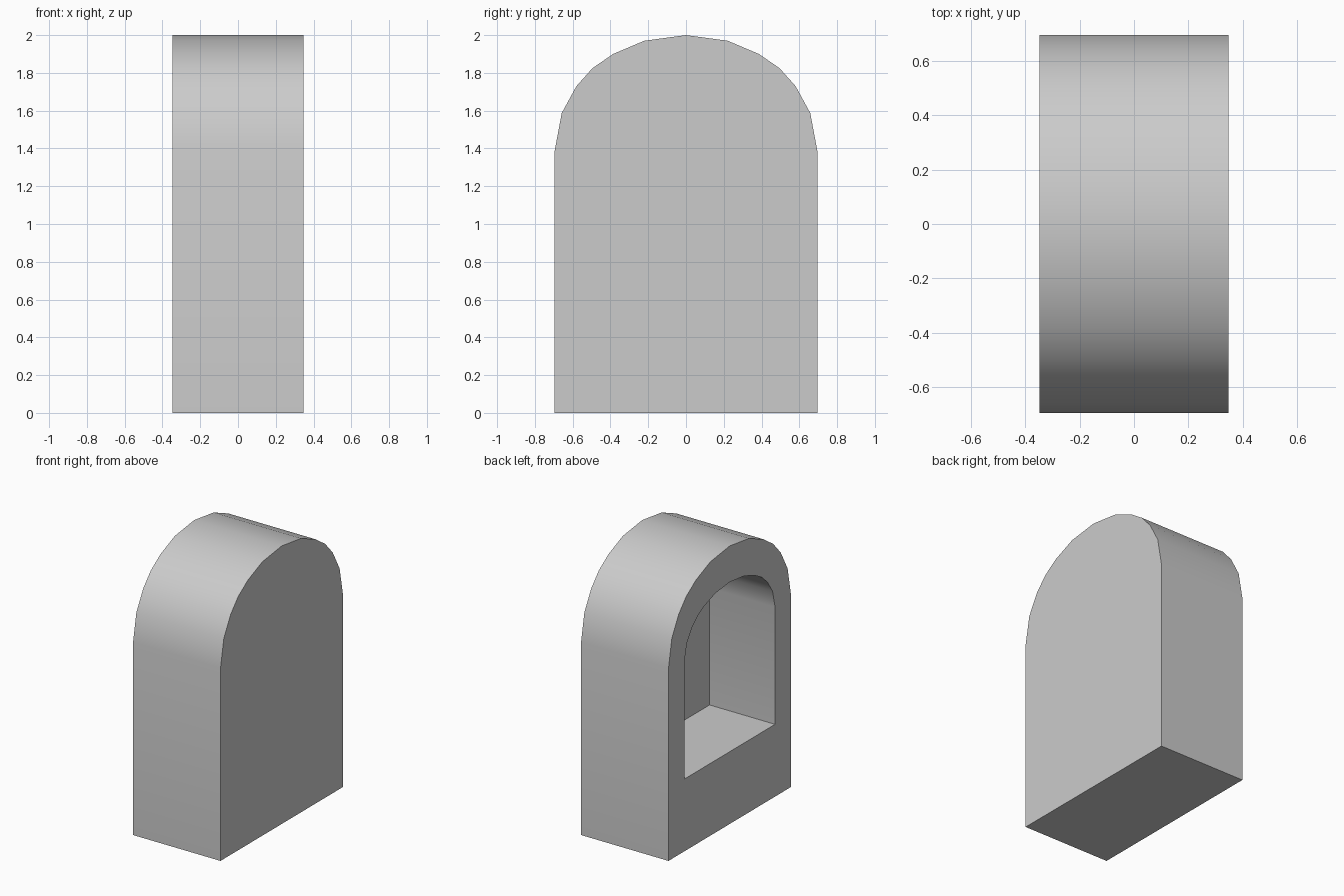
import bpy, bmesh, math

if "Cube" in bpy.data.objects:
    bpy.data.objects.remove(bpy.data.objects["Cube"])

HALF_X = 0.348     # half thickness
NICHE_X = 0.173    # back wall of the niche

# Right half of the arched outline (y, z), mirrored to close the loop
half = [(0.696, 0), (0.696, 1.384), (0.658, 1.587), (0.58, 1.73),
        (0.495, 1.825), (0.386, 1.90), (0.221, 1.97)]
outer = half + [(0, 2.0)] + [(-y, z) for y, z in reversed(half)]
# The niche outline is the same arch, scaled down and raised
inner = [(y * 0.74, 0.52 + z * 0.61) for y, z in outer]

bm = bmesh.new()


def ring(profile, x):
    return [bm.verts.new((x, y, z)) for y, z in profile]


def bridge(a, b):
    n = len(a)
    for i in range(n):
        j = (i + 1) % n
        bm.faces.new((a[i], a[j], b[j], b[i]))


# Rings from the closed side, round the rim, into the niche
rings = [ring(outer, HALF_X), ring(outer, -HALF_X),
         ring(inner, -HALF_X), ring(inner, NICHE_X)]
for a, b in zip(rings, rings[1:]):
    bridge(a, b)
bm.faces.new(rings[0])     # closed side
bm.faces.new(rings[-1])    # niche back wall
bmesh.ops.recalc_face_normals(bm, faces=bm.faces)

mesh = bpy.data.meshes.new("arched_niche_block")
bm.to_mesh(mesh)
bm.free()
block = bpy.data.objects.new("arched_niche_block", mesh)
bpy.context.collection.objects.link(block)

# Smooth arch, sharp corners
bpy.context.view_layer.objects.active = block
block.select_set(True)
bpy.ops.object.shade_smooth_by_angle(angle=math.radians(30))
